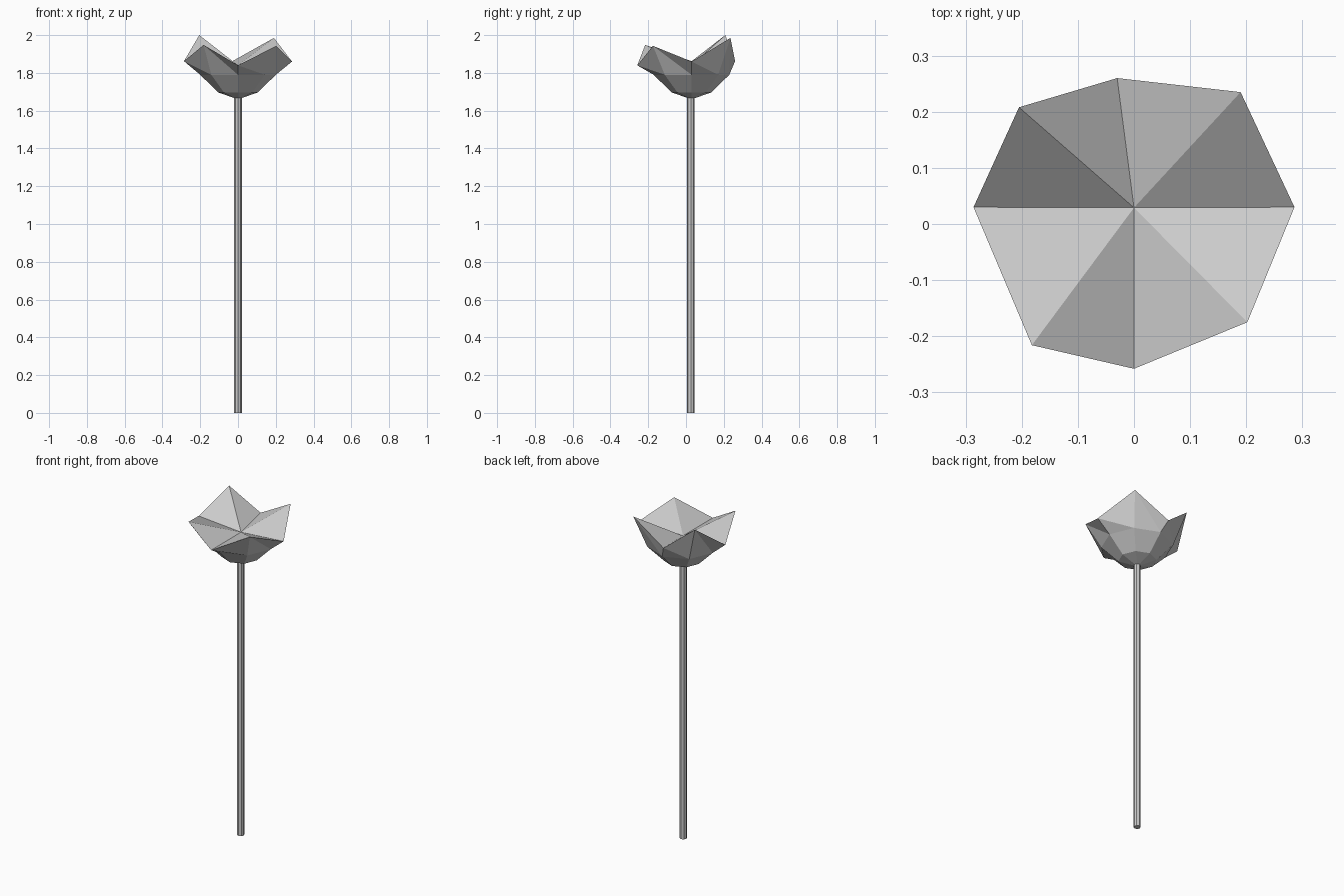
import bpy
import bmesh
from math import sin, cos, pi

cube = bpy.data.objects.get("Cube")
if cube:
    bpy.data.objects.remove(cube, do_unlink=True)

SIDES = 8
CENTRE_Y = 0.029


def make_material(name, colour):
    mat = bpy.data.materials.new(name)
    mat.use_nodes = True
    mat.diffuse_color = colour
    mat.node_tree.nodes["Principled BSDF"].inputs["Base Color"].default_value = colour
    return mat


def finish(name, bm, mat):
    bmesh.ops.recalc_face_normals(bm, faces=bm.faces)
    mesh = bpy.data.meshes.new(name)
    bm.to_mesh(mesh)
    bm.free()
    mesh.materials.append(mat)
    obj = bpy.data.objects.new(name, mesh)
    bpy.context.collection.objects.link(obj)
    return obj


def ring(bm, radius, z):
    return [bm.verts.new((radius * cos(2 * pi * k / SIDES),
                          CENTRE_Y + radius * sin(2 * pi * k / SIDES), z))
            for k in range(SIDES)]


grey = make_material("light grey", (0.6, 0.6, 0.6, 1))

# Flower head: faceted bowl with an uneven rim of petal tips
rim_points = [(0.286, 0.03, 1.86), (0.19, 0.235, 1.985),
              (-0.03, 0.26, 1.862), (-0.205, 0.208, 2.0),
              (-0.286, 0.03, 1.862), (-0.182, -0.216, 1.948),
              (0.0, -0.258, 1.84), (0.202, -0.175, 1.943)]
bm = bmesh.new()
base = bm.verts.new((0, CENTRE_Y, 1.66))
heart = bm.verts.new((0, CENTRE_Y, 1.84))
low = ring(bm, 0.106, 1.697)
mid = ring(bm, 0.2, 1.79)
rim = [bm.verts.new(p) for p in rim_points]
for k in range(SIDES):
    n = (k + 1) % SIDES
    bm.faces.new((base, low[n], low[k]))
    bm.faces.new((low[k], low[n], mid[n], mid[k]))
    bm.faces.new((mid[k], mid[n], rim[k]))
    bm.faces.new((mid[n], rim[n], rim[k]))
    bm.faces.new((rim[k], rim[n], heart))
finish("flower_head", bm, grey)

# Stem: thin straight rod
bm = bmesh.new()
bmesh.ops.create_cone(bm, cap_ends=True, segments=SIDES, radius1=0.02,
                      radius2=0.02, depth=1.68)
stem = finish("stem", bm, grey)
stem.location = (0, 0.026, 0.84)
